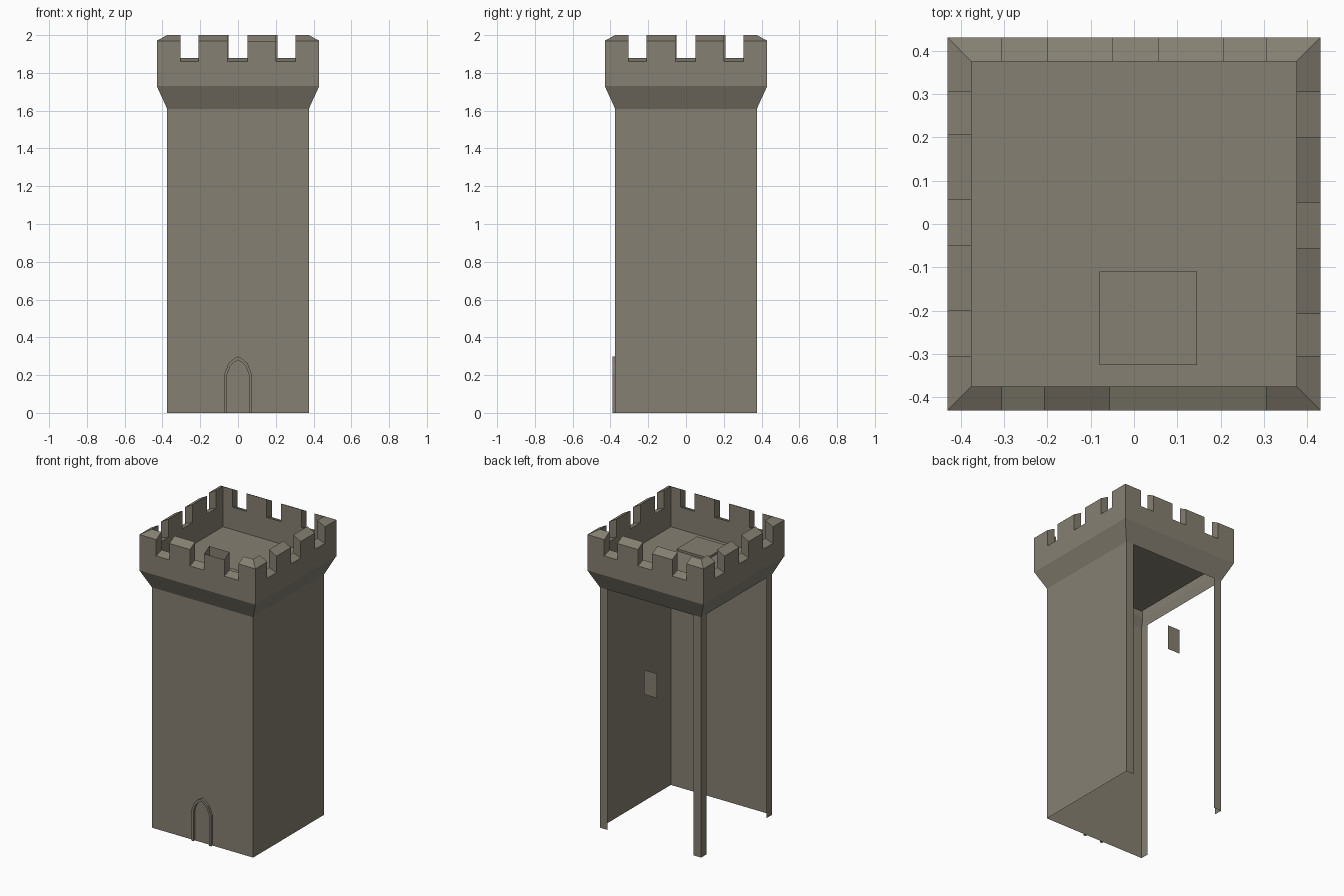
import bpy, bmesh, math

if "Cube" in bpy.data.objects:
    bpy.data.objects.remove(bpy.data.objects["Cube"])

stone = bpy.data.materials.new("grey_brown_stone")
stone.diffuse_color = (0.235, 0.215, 0.168, 1)
stone.use_nodes = True
stone.node_tree.nodes["Principled BSDF"].inputs["Base Color"].default_value = stone.diffuse_color

IN, OUT = 0.375, 0.43            # wall half width, parapet half width
Z_WALL, Z_FLOOR = 1.61, 1.73     # top of the walls, roof floor
GAPS = [(-0.305, -0.208), (-0.055, 0.05), (0.2, 0.305)]
MERLONS = [(-1, -0.305), (-0.208, -0.055), (0.05, 0.2), (0.305, 1)]


def place(k, t, r, z):
    """Point on side k (0 front, 1 right, 2 back, 3 left); t = +-1 means the mitred corner."""
    t = math.copysign(r, t) if abs(t) == 1 else t
    c, s = [(1, 0), (0, 1), (-1, 0), (0, -1)][k]
    return (t * c + r * s, t * s - r * c, z)


def finish(bm, name):
    bmesh.ops.remove_doubles(bm, verts=bm.verts[:], dist=0.0005)
    me = bpy.data.meshes.new(name)
    bm.to_mesh(me)
    bm.free()
    me.materials.append(stone)
    ob = bpy.data.objects.new(name, me)
    bpy.context.collection.objects.link(ob)
    return ob


def face(bm, pts):
    bm.faces.new([bm.verts.new(p) for p in pts])


def band(bm, k, t0, t1, profile):
    """Sweep an (r, z) profile along side k between t0 and t1."""
    for (r0, z0), (r1, z1) in zip(profile, profile[1:]):
        face(bm, [place(k, t0, r0, z0), place(k, t1, r0, z0),
                  place(k, t1, r1, z1), place(k, t0, r1, z1)])


# Walls: front and right are full sheets, back and left only corner strips
bm = bmesh.new()
for k in range(4):
    spans = [(-1, 1)] if k < 2 else [(-1, -0.318), (0.318, 1)]
    for t0, t1 in spans:
        band(bm, k, t0, t1, [(IN, 0), (IN, Z_WALL)])
finish(bm, "walls")

# Flared collar and parapet
bm = bmesh.new()
for k in range(4):
    band(bm, k, -1, 1, [(IN, Z_WALL), (OUT, Z_FLOOR), (OUT, 1.86)])
    band(bm, k, -1, 1, [(IN, 1.88), (IN, Z_FLOOR)])
    for t0, t1 in GAPS:
        band(bm, k, t0, t1, [(OUT, 1.86), (IN, 1.88)])
finish(bm, "parapet")

# Merlons with tops sloping outward; one on the front is open at the top
bm = bmesh.new()
for k in range(4):
    for i, (t0, t1) in enumerate(MERLONS):
        if k == 0 and i == 2:
            band(bm, k, t0, t1, [(OUT, 1.86), (OUT, 1.97)])
            band(bm, k, t0, t1, [(IN, 2.0), (IN, 1.88)])
            band(bm, k, t0, t1, [(OUT, 1.86), (IN, 1.88)])
        else:
            band(bm, k, t0, t1, [(OUT, 1.86), (OUT, 1.97), (IN, 2.0), (IN, 1.88)])
        cheek = [(OUT, 1.86), (IN, 1.88), (IN, 2.0), (OUT, 1.97)]
        if t1 != 1:
            face(bm, [place(k, t1, r, z) for r, z in cheek])
        if t0 != -1:
            face(bm, [place(k, t0, r, z) for r, z in reversed(cheek)])
finish(bm, "merlons")

# Roof floor
bm = bmesh.new()
face(bm, [(-IN, -IN, Z_FLOOR), (IN, -IN, Z_FLOOR), (IN, IN, Z_FLOOR), (-IN, IN, Z_FLOOR)])
finish(bm, "roof_floor")

# Trapdoor
bm = bmesh.new()
bmesh.ops.create_cube(bm, size=1)
bmesh.ops.scale(bm, vec=(0.225, 0.215, 0.015), verts=bm.verts[:])
bmesh.ops.translate(bm, vec=(0.0325, -0.2175, Z_FLOOR + 0.0075), verts=bm.verts[:])
finish(bm, "trapdoor")

# Window panel in the back opening
bm = bmesh.new()
face(bm, [(0.047, IN, 0.98), (-0.047, IN, 0.98), (-0.047, IN, 1.145), (0.047, IN, 1.145)])
finish(bm, "window_panel")

# Pointed door frame: band between an outer and an inner arch, standing off the wall
outer = [(0.073, 0), (0.073, 0.205), (0.05, 0.263), (0.022, 0.287), (0, 0.298)]
inner = [(0.058, 0), (0.058, 0.202), (0.04, 0.25), (0.018, 0.27), (0, 0.28)]
outer += [(-x, z) for x, z in outer[-2::-1]]
inner += [(-x, z) for x, z in inner[-2::-1]]
bm = bmesh.new()
Y0, Y1 = -IN, -0.39
for (a, b), (c, d) in zip(zip(outer, outer[1:]), zip(inner, inner[1:])):
    face(bm, [(p[0], Y1, p[1]) for p in (a, b, d, c)][::-1])
    face(bm, [(a[0], Y1, a[1]), (a[0], Y0, a[1]), (b[0], Y0, b[1]), (b[0], Y1, b[1])])
    face(bm, [(c[0], Y0, c[1]), (c[0], Y1, c[1]), (d[0], Y1, d[1]), (d[0], Y0, d[1])])
bmesh.ops.remove_doubles(bm, verts=bm.verts[:], dist=0.0005)
for f in bm.faces:                     # front faces look to -y
    if abs(f.calc_center_median().y - Y1) < 0.001:
        f.normal_update()
        if f.normal.y > 0:
            f.normal_flip()
finish(bm, "door_frame")
